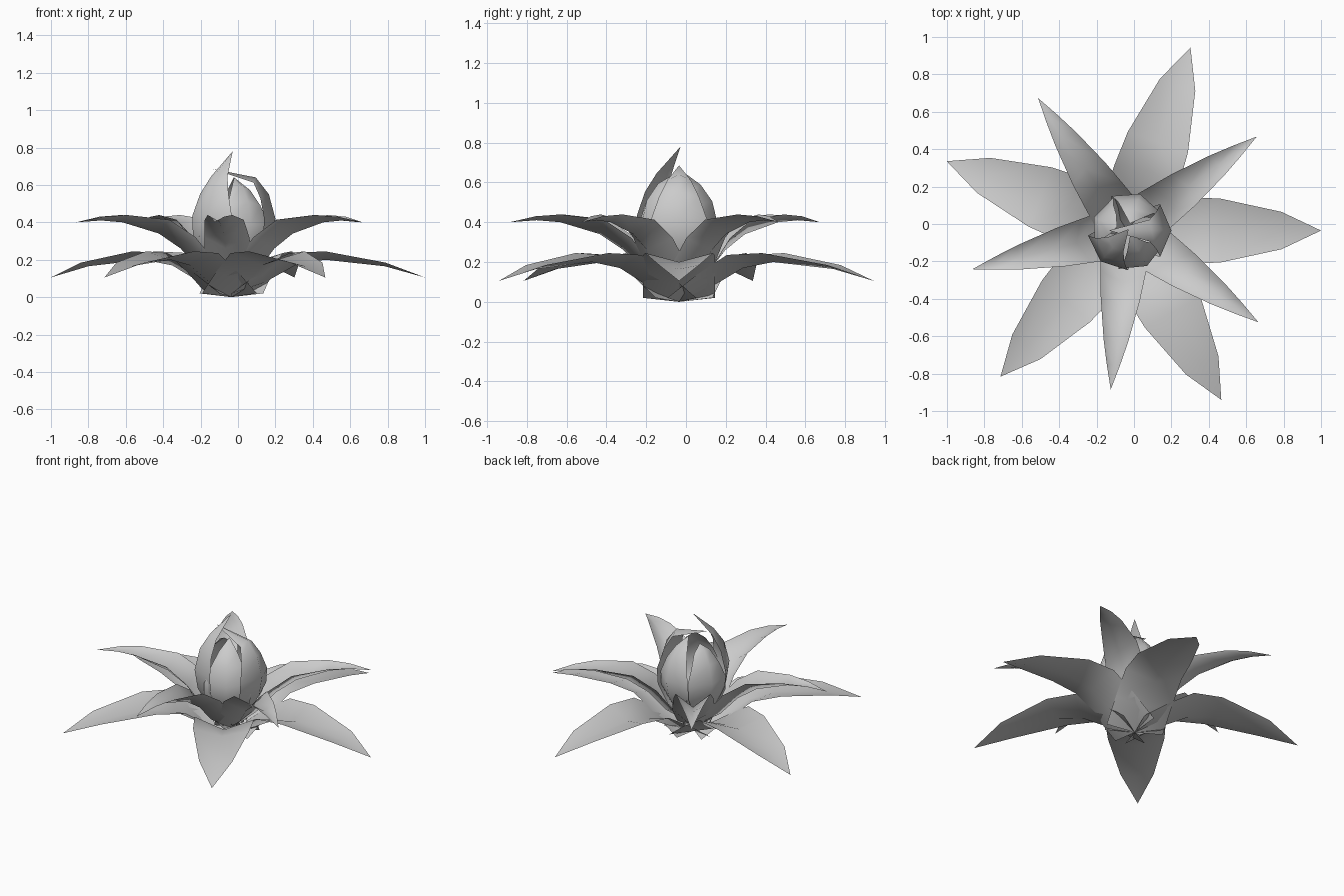
import bpy, math
from mathutils import Vector

if "Cube" in bpy.data.objects:
    bpy.data.objects.remove(bpy.data.objects["Cube"])

grey = bpy.data.materials.new("pale_grey")
grey.use_nodes = True
COLOUR = (0.6, 0.6, 0.6, 1)
grey.diffuse_color = COLOUR
grey.node_tree.nodes["Principled BSDF"].inputs["Base Color"].default_value = COLOUR

CENTRE = Vector((-0.035, -0.035, 0))


def blade(name, degrees, stations):
    """Folded blade; each station is radius, height, half width, fold depth."""
    a = math.radians(degrees)
    out = Vector((math.cos(a), math.sin(a), 0))
    side = Vector((-out.y, out.x, 0))
    up = Vector((0, 0, 1))
    spine = [CENTRE + out * s[0] + up * s[1] for s in stations]
    verts, faces = [], []
    for i, (r, z, w, d) in enumerate(stations[:-1]):
        t = (spine[i + 1] - spine[max(i - 1, 0)]).normalized()
        n = up if i == 0 else t.cross(side)
        verts += [spine[i] - side * w + n * d, spine[i], spine[i] + side * w + n * d]
    for i in range(len(stations) - 2):
        k = 3 * i
        faces += [(k, k + 3, k + 4, k + 1), (k + 1, k + 4, k + 5, k + 2)]
    tip, k = len(verts), len(verts) - 3
    verts.append(spine[-1])
    faces += [(k, tip, k + 1), (k + 1, tip, k + 2)]
    mesh = bpy.data.meshes.new(name)
    mesh.from_pydata(verts, [], faces)
    mesh.materials.append(grey)
    mesh.shade_smooth()
    obj = bpy.data.objects.new(name, mesh)
    bpy.context.collection.objects.link(obj)


ANGLES = [0, 71, 159, 229, 299]

# Wide drooping leaves at the bottom
LOWER = [(0, 0, .18, .02), (.18, .08, .18, .06), (.34, .17, .18, .07),
         (.5, .2, .17, .045), (.82, .165, .1, .02), (1.035, .105, 0, 0)]

# Narrow, deeply folded leaves in the middle
UPPER = [(0, .03, .1, .03), (.17, .14, .13, .07), (.28, .26, .12, .08),
         (.4, .34, .105, .08), (.6, .4, .066, .04), (.72, .41, .036, .02),
         (.855, .4, 0, 0)]

# Upright petals closing into a bud
BUD = [(0, .05, .08, .02), (.14, .17, .12, .04), (.215, .3, .14, .05),
       (.235, .42, .14, .06), (.2, .55, .1, .05), (.13, .64, .058, .03)]
# Per petal: radius factor, height factor, tip radius, tip height
BUD_SHAPES = [(1, 1, -.1, .685), (.88, .92, .04, .64), (.82, .9, .06, .6),
              (.93, 1.04, -.01, .78), (.92, .93, .03, .64)]

for i, angle in enumerate(ANGLES):
    blade(f"lower_leaf_{i + 1}", angle, LOWER)
    blade(f"upper_leaf_{i + 1}", angle - 35, UPPER)
    wide, tall, tip_r, tip_z = BUD_SHAPES[i]
    petal = [(r * wide, z * tall, w, d) for r, z, w, d in BUD]
    blade(f"bud_petal_{i + 1}", angle, petal + [(tip_r, tip_z, 0, 0)])
